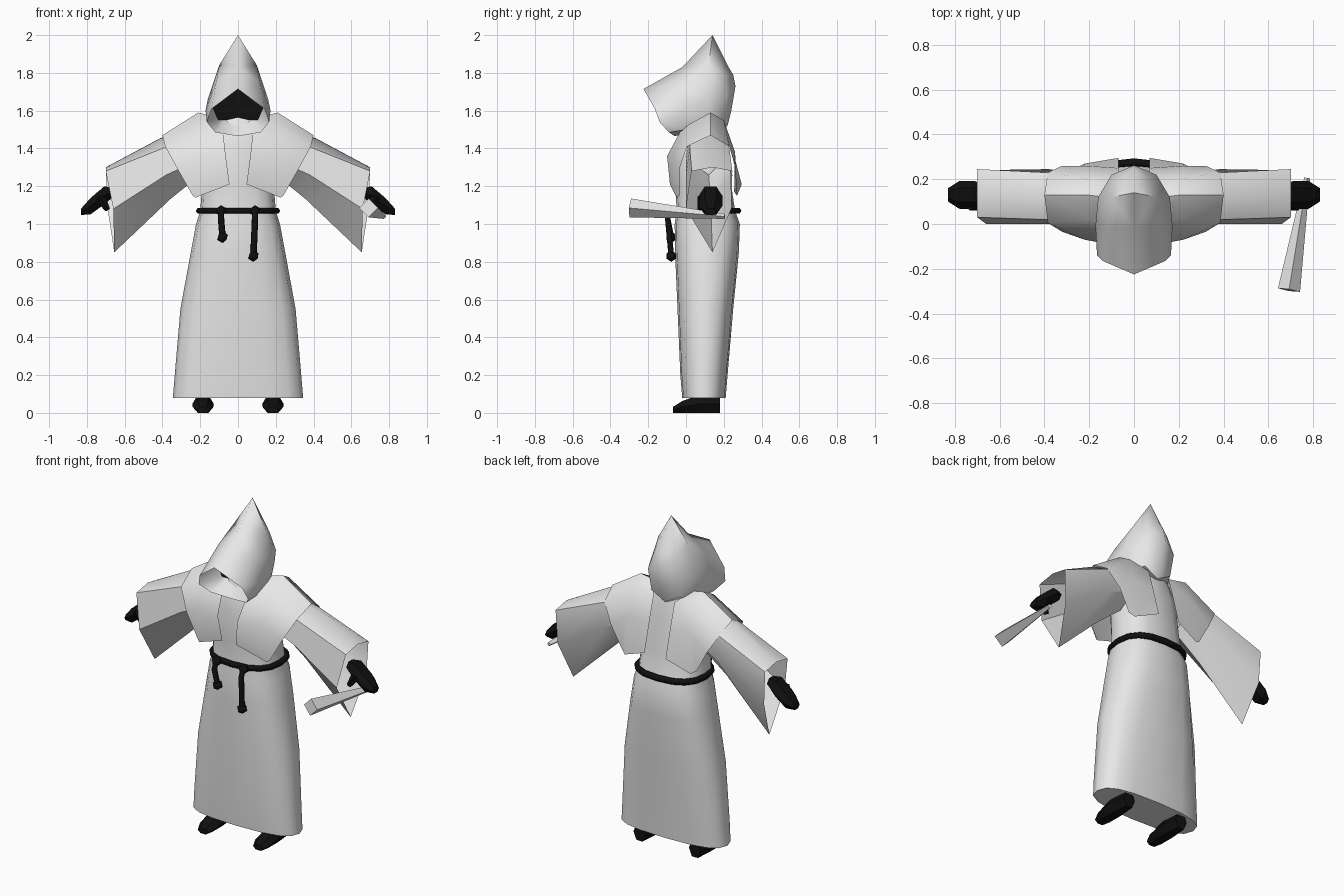
import bpy, bmesh, math
from mathutils import Vector

if "Cube" in bpy.data.objects:
    bpy.data.objects.remove(bpy.data.objects["Cube"])


def material(name, value):
    mat = bpy.data.materials.new(name)
    mat.use_nodes = True
    color = (value, value, value, 1)
    mat.diffuse_color = color
    bsdf = next(n for n in mat.node_tree.nodes if n.type == 'BSDF_PRINCIPLED')
    bsdf.inputs["Base Color"].default_value = color
    bsdf.inputs["Roughness"].default_value = 0.9
    return mat


CLOTH = material("pale cloth", 0.8)
BLACK = material("black", 0.005)


def finish(name, bm, mat, mirror=False, angle=50):
    """Turn a bmesh into a shaded object, optionally mirrored across x."""
    bmesh.ops.remove_doubles(bm, verts=bm.verts, dist=0.0005)
    bmesh.ops.recalc_face_normals(bm, faces=bm.faces)
    mesh = bpy.data.meshes.new(name)
    bm.to_mesh(mesh)
    bm.free()
    mesh.materials.append(mat)
    obj = bpy.data.objects.new(name, mesh)
    bpy.context.collection.objects.link(obj)
    bpy.ops.object.select_all(action='DESELECT')
    obj.select_set(True)
    bpy.context.view_layer.objects.active = obj
    bpy.ops.object.shade_smooth_by_angle(angle=math.radians(angle))
    if mirror:
        mod = obj.modifiers.new("mirror", 'MIRROR')
        mod.use_clip = True
        mod.merge_threshold = 0.001
    return obj


def loft(name, rings, mat, closed=True, caps=False, mirror=False, angle=50):
    """Skin a row of equal-length point rings."""
    bm = bmesh.new()
    rows = [[bm.verts.new(p) for p in ring] for ring in rings]
    count = len(rows[0])
    for a, b in zip(rows, rows[1:]):
        for i in range(count if closed else count - 1):
            j = (i + 1) % count
            bm.faces.new((a[i], a[j], b[j], b[i]))
    if caps:
        bm.faces.new(rows[0])
        bm.faces.new(rows[-1])
    return finish(name, bm, mat, mirror, angle)


def oval(sides, ra, rb, power=1.0):
    """Rounded outline as (a, b) pairs; a lower power is boxier."""
    pairs = []
    for i in range(sides):
        t = math.tau * i / sides
        c, s = math.cos(t), math.sin(t)
        pairs.append((ra * math.copysign(abs(c) ** power, c),
                      rb * math.copysign(abs(s) ** power, s)))
    return pairs


def robe_ring(z, half, front, back):
    mid, depth = (front + back) / 2, (back - front) / 2
    return [(a, mid + b, z) for a, b in oval(16, half, depth, 0.75)]


def cone(name, start, end, r1, r2, sides, mat):
    start, end = Vector(start), Vector(end)
    bm = bmesh.new()
    bmesh.ops.create_cone(bm, cap_ends=True, segments=sides, radius1=r1,
                          radius2=r2, depth=(end - start).length)
    turn = (end - start).to_track_quat('Z', 'Y')
    for v in bm.verts:
        v.co = turn @ v.co + (start + end) / 2
    return finish(name, bm, mat, angle=30)


def rope(name, points, radius, cyclic=False):
    curve = bpy.data.curves.new(name, 'CURVE')
    curve.dimensions = '3D'
    curve.bevel_depth = radius
    curve.bevel_resolution = 1
    curve.use_fill_caps = True
    spline = curve.splines.new('POLY')
    spline.points.add(len(points) - 1)
    for target, p in zip(spline.points, points):
        target.co = (*p, 1)
    spline.use_cyclic_u = cyclic
    curve.materials.append(BLACK)
    obj = bpy.data.objects.new(name, curve)
    bpy.context.collection.objects.link(obj)


def knot(name, center, radius):
    bm = bmesh.new()
    bmesh.ops.create_icosphere(bm, subdivisions=1, radius=radius)
    bmesh.ops.translate(bm, verts=bm.verts, vec=center)
    finish(name, bm, BLACK)


# Robe: hem, skirt, waist, chest and neck
loft("robe", [robe_ring(*r) for r in (
    (.08, .345, -.02, .21), (.2, .335, -.03, .22), (.55, .305, -.045, .25),
    (.85, .25, -.058, .28), (1.0, .222, -.06, .285), (1.07, .2, -.05, .26),
    (1.2, .19, -.055, .24), (1.4, .19, -.06, .21), (1.5, .15, -.03, .19),
    (1.57, .1, 0, .17))], CLOTH, caps=True)

# Wide hanging sleeves, open at the cuff
loft("sleeve", [
    [(.18, .02, 1.48), (.18, .12, 1.53), (.18, .2, 1.48),
     (.18, .21, 1.35), (.2, .12, 1.26), (.18, 0, 1.35)],
    [(.4, .02, 1.4), (.41, .13, 1.455), (.4, .23, 1.4),
     (.38, .245, 1.26), (.36, .13, 1.13), (.38, 0, 1.26)],
    [(.7, .03, 1.28), (.7, .14, 1.3), (.7, .245, 1.28),
     (.69, .24, 1.08), (.655, .14, .85), (.66, 0, 1.08)]],
    CLOTH, mirror=True)

# Shoulder cape: strips running from front hem over the shoulder to back hem
loft("shoulder_cape", [
    [(.045, -.085, 1.21), (.065, -.1, 1.36), (.08, -.03, 1.49),
     (.13, .12, 1.57), (.07, .21, 1.52), (.07, .25, 1.38), (.07, .295, 1.21)],
    [(.225, -.05, 1.14), (.22, -.07, 1.36), (.2, .02, 1.53),
     (.21, .13, 1.59), (.2, .2, 1.55), (.22, .26, 1.38), (.22, .27, 1.15)],
    [(.24, -.035, 1.15), (.32, -.035, 1.29), (.385, .005, 1.41),
     (.4, .13, 1.47), (.385, .23, 1.41), (.32, .26, 1.3), (.25, .255, 1.17)]],
    CLOTH, closed=False, mirror=True)

# Hood: recessed lining, rim, crown, peak and back seam
lining = [(0, 0, 1.74), (.135, 0, 1.62), (.105, 0, 1.55), (.06, 0, 1.55), (0, 0, 1.55)]
loft("hood", [
    lining,
    [(0, -.225, 1.715), (.14, -.165, 1.61), (.165, -.14, 1.54),
     (.12, -.09, 1.485), (0, -.06, 1.465)],
    [(0, -.02, 1.83), (.115, -.02, 1.75), (.172, -.01, 1.6),
     (.13, 0, 1.5), (0, 0, 1.48)],
    [(0, .14, 2), (.1, .12, 1.84), (.16, .12, 1.66),
     (.13, .12, 1.53), (0, .12, 1.5)],
    [(0, .185, 1.91), (.07, .2, 1.79), (.1, .22, 1.68),
     (.09, .2, 1.55), (0, .2, 1.5)],
    [(0, .22, 1.84), (0, .25, 1.79), (0, .262, 1.73),
     (0, .24, 1.6), (0, .22, 1.52)]],
    CLOTH, closed=False, mirror=True)

# Dark face filling the recess
bm = bmesh.new()
bm.faces.new([bm.verts.new((x, y - .003, z)) for x, y, z in lining])
finish("face", bm, BLACK, mirror=True)

# Rope belt with two knotted ends
rope("belt", [(a, .11 + b, 1.07) for a, b in oval(16, .205, .165, .8)], .018, True)
for side, name, low in ((-1, "right", .93), (1, "left", .83)):
    x = side * .09
    tip = (x - side * .008, -.078, low)
    rope(name + "_cord", [(x, -.075, 1.085), (x, -.097, 1.03), tip], .017)
    knot(name + "_cord_knot", tip, .03)
    knot(name + "_belt_knot", (x, -.075, 1.07), .03)

# Hands
loft("hand", [[(x, .13 + a, z + b) for a, b in oval(6, ry, rz)]
              for x, z, ry, rz in ((.66, 1.17, .04, .03), (.71, 1.15, .062, .055),
                                   (.78, 1.095, .062, .05), (.83, 1.065, .03, .02))],
     BLACK, caps=True, mirror=True, angle=30)
for side, name in ((-1, "right"), (1, "left")):
    cone(name + "_thumb", (side * .73, .09, 1.14), (side * .69, .075, 1.075),
         .03, .015, 5, BLACK)

# Feet
loft("foot", [[(.185 + a, y, .866 * rz + b) for a, b in oval(6, rx, rz)]
              for y, rx, rz in ((-.07, .035, .018), (-.02, .055, .036),
                                (.07, .057, .055), (.18, .04, .055))],
     BLACK, caps=True, mirror=True, angle=30)

# Tapered four-sided club in the left hand
cone("club", (.692, -.295, 1.085), (.773, .205, 1.04), .05, .013, 4, CLOTH)
